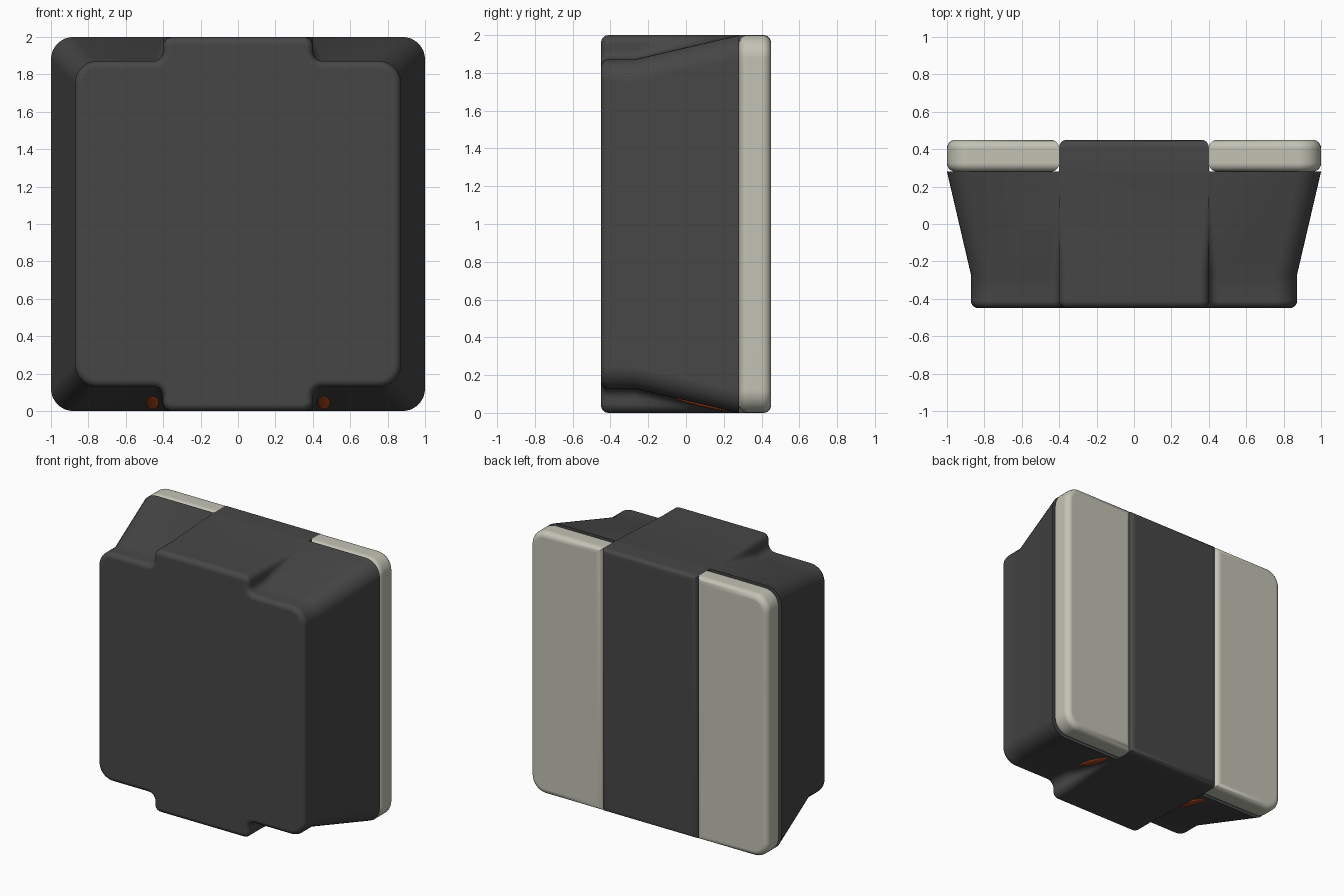
import bpy, bmesh, math
from mathutils import Vector

if "Cube" in bpy.data.objects:
    bpy.data.objects.remove(bpy.data.objects["Cube"])


def material(name, rgb):
    m = bpy.data.materials.new(name)
    m.diffuse_color = (*rgb, 1)
    m.use_nodes = True
    m.node_tree.nodes["Principled BSDF"].inputs["Base Color"].default_value = m.diffuse_color
    return m


DARK = material("charcoal", (0.062, 0.062, 0.062))
CREAM = material("warm grey", (0.54, 0.54, 0.46))
ORANGE = material("burnt orange", (0.50, 0.075, 0.015))


def finish(bm, name, mat):
    bmesh.ops.recalc_face_normals(bm, faces=bm.faces)
    me = bpy.data.meshes.new(name)
    bm.to_mesh(me)
    bm.free()
    ob = bpy.data.objects.new(name, me)
    bpy.context.collection.objects.link(ob)
    me.materials.append(mat)
    bpy.ops.object.select_all(action='DESELECT')
    ob.select_set(True)
    bpy.context.view_layer.objects.active = ob
    bpy.ops.object.shade_smooth_by_angle(angle=math.radians(35))
    mod = ob.modifiers.new("weighted normals", 'WEIGHTED_NORMAL')
    mod.keep_sharp = True
    return ob


def fillet(corners, n=8):
    """Round each right-angled (x, z, radius) corner with n + 1 points."""
    pts = []
    for i, (x, z, r) in enumerate(corners):
        p = Vector((x, z))
        a = Vector(corners[i - 1][:2]) - p
        b = Vector(corners[(i + 1) % len(corners)][:2]) - p
        a = a.normalized() * r
        b = b.normalized() * r
        for k in range(n + 1):
            t = k / n * math.pi / 2
            pts.append(p + a * (1 - math.sin(t)) + b * (1 - math.cos(t)))
    return pts


def outline(h, inset=0.0):
    """Rounded square of half-size h with the full-height centre band."""
    r = min(0.05, (1 - h) * 0.4)
    w = 0.4 - inset
    quad = [(w, 1 - inset, max(r - inset, 0)),
            (w, h - inset, r + inset if r else 0),
            (h - inset, h - inset, 0.12 - inset)]
    right = quad + [(x, -z, q) for x, z, q in reversed(quad)]
    left = [(-x, z, q) for x, z, q in reversed(right)]
    return fillet(right + left)


# Main shell: rounded front edge, straight rim, then flare to the rear
B = 0.04
sections = []
for k in range(7):
    t = k / 6 * math.pi / 2
    sections.append((-0.45 + B * (1 - math.sin(t)), 0.872, B * (1 - math.cos(t))))
sections.reverse()
sections = [(y, h, i) for y, h, i in sections][::-1]
sections.sort(key=lambda s: s[0])
sections += [(-0.27, 0.872, 0), (0.28, 1.0, 0)]
bm = bmesh.new()
rings = []
for y, h, inset in sections:
    rings.append([bm.verts.new((p.x, y, p.y + 1)) for p in outline(h, inset)])
for a, b in zip(rings, rings[1:]):
    for i in range(len(a)):
        j = (i + 1) % len(a)
        bm.faces.new((a[i], a[j], b[j], b[i]))
bm.faces.new(rings[0])
bm.faces.new(rings[-1])
bmesh.ops.remove_doubles(bm, verts=bm.verts, dist=1e-5)
finish(bm, "shell", DARK)


def box(x0, x1, y0, y1, z0, z1):
    bm = bmesh.new()
    bmesh.ops.create_cube(bm, size=1)
    for v in bm.verts:
        v.co = ((x0 + x1) / 2 + v.co.x * (x1 - x0),
                (y0 + y1) / 2 + v.co.y * (y1 - y0),
                (z0 + z1) / 2 + v.co.z * (z1 - z0))
    return bm


def bevel(bm, edges, r, seg=6):
    bmesh.ops.bevel(bm, geom=edges, offset=r, offset_type='OFFSET',
                    segments=seg, profile=0.5, affect='EDGES')


# Rear part of the centre band
bm = box(-0.4, 0.4, 0.28, 0.45, 0, 2)
bevel(bm, [e for e in bm.edges if all(v.co.y > 0.4 for v in e.verts)], 0.04)
finish(bm, "centre_band_rear", DARK)

for s, side in ((-1, "left"), (1, "right")):
    # Pale rear plates with large outer corners and soft rims
    bm = box(min(0.4 * s, s), max(0.4 * s, s), 0.28, 0.45, 0, 2)
    bevel(bm, [e for e in bm.edges if all(v.co.x * s > 0.9 for v in e.verts)
               and abs(e.verts[0].co.y - e.verts[1].co.y) > 0.1], 0.12, 8)
    bevel(bm, [e for e in bm.edges
               if abs(e.verts[0].co.y - e.verts[1].co.y) < 0.01], 0.045)
    finish(bm, side + "_rear_plate", CREAM)

    # Small lens-shaped marker on the sloping underside
    bm = bmesh.new()
    bmesh.ops.create_uvsphere(bm, u_segments=24, v_segments=12, radius=1)
    slope = math.atan2(-0.128, 0.55)
    for v in bm.verts:
        x, y, z = v.co.x * 0.034, v.co.y * 0.15, v.co.z * 0.012
        v.co = (0.458 * s + x,
                0.085 + y * math.cos(slope) - z * math.sin(slope),
                0.045 + y * math.sin(slope) + z * math.cos(slope))
    finish(bm, side + "_underside_marker", ORANGE)
